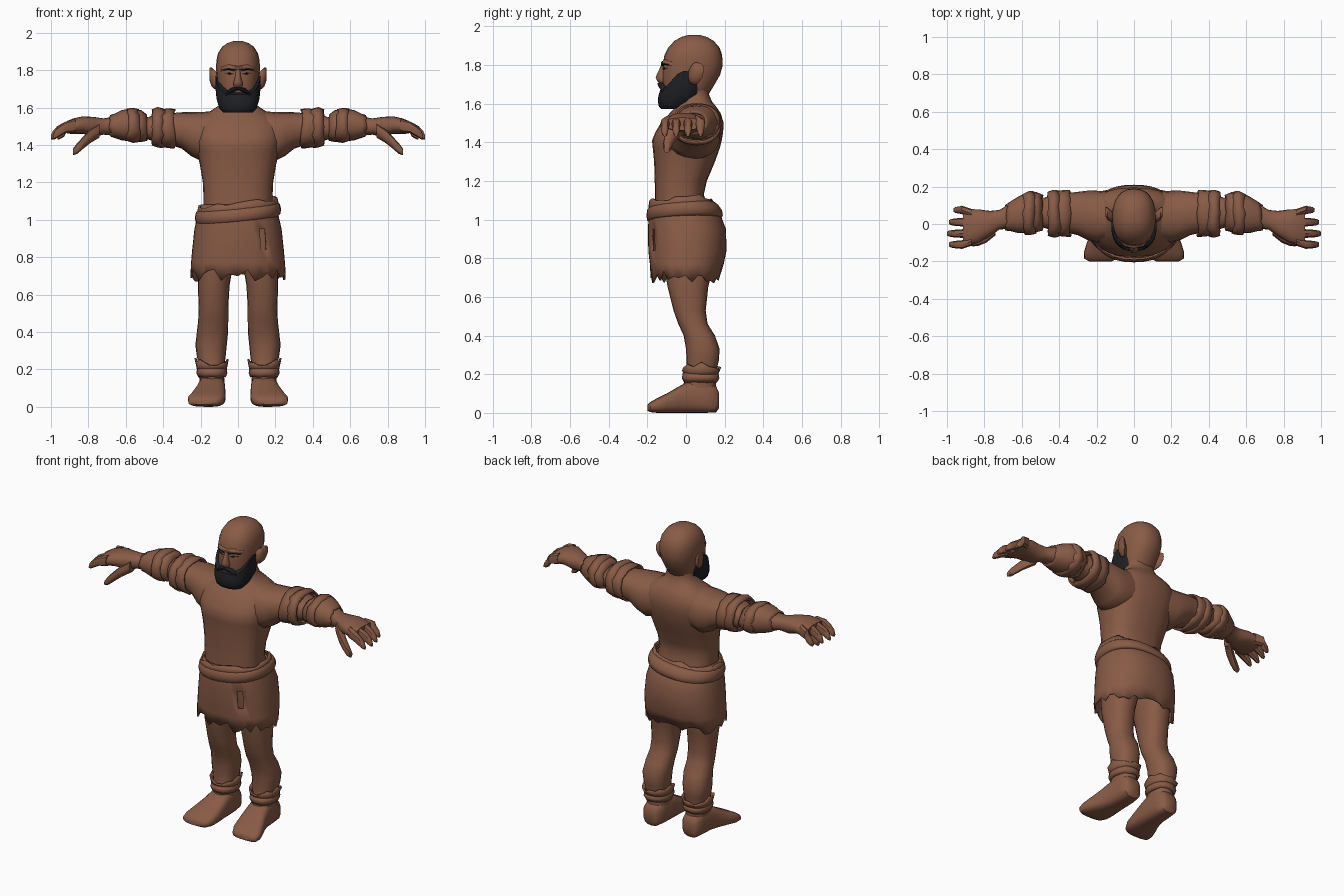
import bpy, bmesh, math, random

random.seed(4)


def material(name, rgb):
    m = bpy.data.materials.new(name)
    m.diffuse_color = (*rgb, 1)
    return m


SKIN = material("brown skin and cloth", (0.25, 0.105, 0.062))
DARK = material("black hair", (0.013, 0.014, 0.017))


def power(c, p):
    return math.copysign(abs(c) ** (2 / p), c)


def loft(name, axis, rings, n=20, p=2.3, mat=SKIN, mirror=False, cloth=False,
         jag=(0, 0), warp=None, hole=None):
    """Loft through rings (t, a0, a1, b0, b1): extents of each section along the axis.
    Cloth lofts are open tubes with thickness; jag tears the first / last edge."""
    bm = bmesh.new()
    loops = []
    for k, (t, a0, a1, b0, b1) in enumerate(rings):
        tear = jag[0] if k == 0 else jag[1] if k == len(rings) - 1 else 0
        loop = []
        for i in range(n):
            ang = 2 * math.pi * i / n
            a = (a0 + a1) / 2 + (a1 - a0) / 2 * power(math.sin(ang), p)
            b = (b0 + b1) / 2 - (b1 - b0) / 2 * power(math.cos(ang), p)
            s = t + tear * random.uniform(-1, 1)
            co = {"x": (s, a, b), "y": (a, s, b), "z": (a, b, s)}[axis]
            loop.append(bm.verts.new(warp(*co) if warp else co))
        loops.append(loop)
    for lo, hi in zip(loops, loops[1:]):
        for i in range(n):
            j = (i + 1) % n
            bm.faces.new((lo[i], lo[j], hi[j], hi[i]))
    if not cloth:
        bm.faces.new(loops[0])
        bm.faces.new(loops[-1])
    if hole:
        gone = [f for f in bm.faces if hole(f.calc_center_median())]
        bmesh.ops.delete(bm, geom=gone, context="FACES")
    bmesh.ops.recalc_face_normals(bm, faces=bm.faces)
    me = bpy.data.meshes.new(name)
    bm.to_mesh(me)
    bm.free()
    me.materials.append(mat)
    ob = bpy.data.objects.new(name, me)
    bpy.context.collection.objects.link(ob)
    bpy.ops.object.select_all(action="DESELECT")
    ob.select_set(True)
    bpy.context.view_layer.objects.active = ob
    bpy.ops.object.shade_smooth_by_angle(angle=math.radians(45))
    if cloth:
        m = ob.modifiers.new("thickness", "SOLIDIFY")
        m.thickness, m.offset = 0.01, 0
    if mirror:
        ob.modifiers.new("mirror", "MIRROR")
    return ob


def sym(rows):
    """Rows (z, half width, y0, y1) centred on x = 0."""
    return [(z, -w, w, y0, y1) for z, w, y0, y1 in rows]


# Torso and neck
loft("torso", "z", sym([
    (0.95, .19, -.16, .16), (1.05, .185, -.165, .12), (1.13, .185, -.16, .092),
    (1.2, .188, -.162, .108), (1.3, .205, -.165, .15), (1.37, .22, -.172, .175),
    (1.41, .23, -.176, .185), (1.45, .235, -.16, .192), (1.5, .235, -.13, .195),
    (1.55, .2, -.085, .18), (1.58, .15, -.055, .16), (1.61, .105, -.04, .135),
    (1.65, .09, -.04, .118), (1.72, .09, -.04, .13)]), n=24, p=2.5)

# Head with nose, brow ridge and ears
loft("head", "z", sym([
    (1.6, .07, -.09, .08), (1.65, .095, -.112, .118), (1.7, .105, -.122, .148),
    (1.75, .112, -.122, .177), (1.8, .117, -.12, .19), (1.85, .116, -.112, .187),
    (1.89, .107, -.092, .174), (1.925, .085, -.06, .143), (1.945, .056, -.025, .11),
    (1.955, .025, .01, .075)]), n=24)
loft("nose", "z", sym([
    (1.708, .018, -.138, -.09), (1.72, .027, -.15, -.09), (1.738, .024, -.157, -.09),
    (1.77, .014, -.142, -.09), (1.81, .012, -.124, -.09)]), n=10)
loft("brow_ridge", "x", [
    (-.09, -.08, -.04, 1.79, 1.82), (-.05, -.122, -.05, 1.797, 1.832),
    (0, -.132, -.05, 1.795, 1.825), (.05, -.122, -.05, 1.797, 1.832),
    (.09, -.08, -.04, 1.79, 1.82)], n=10)
loft("ear", "x", [
    (.1, .01, .055, 1.705, 1.775), (.125, .012, .075, 1.698, 1.8),
    (.142, .022, .09, 1.715, 1.815), (.152, .04, .092, 1.745, 1.812)], n=12, mirror=True)

# Eyes and eyebrows
loft("eye", "x", [
    (.022, -.121, -.1, 1.778, 1.783), (.045, -.115, -.09, 1.774, 1.789),
    (.07, -.098, -.08, 1.78, 1.785)], n=8, mat=DARK, mirror=True)
loft("eyebrow", "x", [
    (.018, -.131, -.1, 1.794, 1.803), (.05, -.124, -.09, 1.801, 1.812),
    (.082, -.093, -.07, 1.797, 1.803)], n=8, mat=DARK, mirror=True)


# Beard: top edge high at the sideburns, low under the mouth
def beard_line(x, y, z):
    f = min(max((-.03 - y) / .09, 0), 1)
    return x, y, 1.57 + (z - 1.57) * (1 - .5 * f)


loft("beard", "z", sym([
    (1.575, .08, -.128, -.01), (1.6, .1, -.14, .04), (1.65, .115, -.146, .09),
    (1.71, .121, -.143, .11), (1.77, .121, -.134, .11)]), n=28, mat=DARK, warp=beard_line)
loft("moustache", "x", [
    (-.068, -.125, -.06, 1.655, 1.675), (-.04, -.142, -.08, 1.676, 1.705),
    (0, -.148, -.09, 1.694, 1.712), (.04, -.142, -.08, 1.676, 1.705),
    (.068, -.125, -.06, 1.655, 1.675)], n=10, mat=DARK)

# Arms and palms
loft("arm", "x", [
    (.1, -.08, .17, 1.34, 1.585), (.2, -.1, .178, 1.315, 1.575),
    (.25, -.085, .178, 1.34, 1.575), (.3, -.06, .172, 1.38, 1.575),
    (.36, -.045, .165, 1.4, 1.57), (.44, -.035, .155, 1.415, 1.565),
    (.48, -.02, .14, 1.43, 1.548), (.53, -.02, .145, 1.43, 1.565),
    (.6, -.03, .14, 1.44, 1.57), (.67, -.025, .105, 1.452, 1.55),
    (.72, -.03, .075, 1.455, 1.542), (.77, -.065, .07, 1.442, 1.55),
    (.83, -.1, .078, 1.46, 1.553), (.88, -.115, .08, 1.458, 1.542),
    (.915, -.112, .078, 1.462, 1.528)], mirror=True)

# Fingers curl down at the tips
for i, (y, tip) in enumerate([(-.092, .99), (-.045, 1.0), (.004, .99), (.056, .965)]):
    e = (y + .02) * .25
    loft(f"finger_{i + 1}", "x", [
        (.87, y - .025, y + .025, 1.468, 1.54),
        (.92, y - .023 + e, y + .023 + e, 1.464, 1.525),
        (tip - .035, y - .02 + e, y + .02 + e, 1.444, 1.502),
        (tip - .01, y - .016 + e, y + .016 + e, 1.43, 1.475),
        (tip, y - .009 + e, y + .009 + e, 1.43, 1.452)], n=8, mirror=True)
loft("thumb", "x", [
    (.74, -.06, .01, 1.44, 1.52), (.79, -.1, -.035, 1.41, 1.485),
    (.83, -.116, -.06, 1.378, 1.442), (.86, -.12, -.075, 1.352, 1.41),
    (.882, -.115, -.085, 1.345, 1.38)], n=8, mirror=True)

# Torn arm wraps
loft("upper_arm_band", "x", [
    (.335, -.065, .178, 1.385, 1.588), (.38, -.062, .176, 1.39, 1.59),
    (.42, -.055, .17, 1.4, 1.583), (.455, -.05, .165, 1.408, 1.58)],
    cloth=True, jag=(.012, .01), mirror=True)
loft("upper_arm_fold", "x", [
    (.4, -.065, .175, 1.388, 1.59), (.43, -.068, .178, 1.392, 1.598),
    (.458, -.058, .17, 1.402, 1.585)], cloth=True, jag=(.012, .004), mirror=True)
loft("forearm_wrap", "x", [
    (.49, -.03, .15, 1.428, 1.562), (.52, -.038, .165, 1.42, 1.582),
    (.57, -.045, .165, 1.422, 1.588), (.62, -.043, .14, 1.43, 1.582),
    (.66, -.033, .115, 1.443, 1.562), (.68, -.03, .1, 1.45, 1.555)],
    cloth=True, jag=(.006, .01), mirror=True)
loft("forearm_fold", "x", [
    (.53, -.048, .17, 1.42, 1.586), (.56, -.055, .172, 1.416, 1.594),
    (.59, -.052, .158, 1.424, 1.59)], cloth=True, jag=(.01, .01), mirror=True)

# Legs and bare feet
loft("leg", "z", [
    (1.0, .01, .19, -.12, .15), (.8, .02, .215, -.12, .15), (.65, .045, .215, -.095, .115),
    (.53, .052, .21, -.065, .102), (.46, .052, .213, -.04, .112),
    (.4, .053, .22, -.012, .15), (.33, .06, .228, .0, .174), (.27, .066, .22, .003, .17),
    (.2, .075, .205, .0, .152), (.14, .073, .205, -.015, .155), (.08, .075, .2, -.03, .16)],
    mirror=True)
loft("foot", "y", [
    (.172, .105, .175, .025, .1), (.155, .083, .197, .003, .14), (.1, .072, .205, 0, .17),
    (.02, .068, .212, 0, .168), (-.04, .066, .228, 0, .135), (-.1, .066, .252, 0, .1),
    (-.15, .072, .268, 0, .076), (-.185, .09, .266, .004, .056), (-.2, .12, .24, .012, .04)],
    p=3, mirror=True)

# Torn ankle cuffs
loft("ankle_cuff", "z", [
    (.195, .066, .214, -.008, .162), (.215, .062, .218, -.012, .168),
    (.24, .055, .228, -.018, .178)], n=16, cloth=True, jag=(0, .022), mirror=True)
loft("ankle_wrap", "z", [
    (.16, .071, .208, -.008, .158), (.18, .062, .218, -.016, .168),
    (.205, .066, .214, -.012, .163)], n=16, cloth=True, jag=(.004, 0), mirror=True)

# Ragged skirt with a small tear at the front
loft("skirt", "z", sym([
    (1.08, .195, -.175, .13), (1.02, .212, -.188, .175), (.95, .228, -.192, .202),
    (.84, .24, -.19, .205), (.77, .246, -.182, .19), (.705, .25, -.178, .172)]),
    n=40, cloth=True, jag=(0, .035),
    hole=lambda c: c.y < 0 and .118 < c.x < .15 and .84 < c.z < .95)


# Rolled waistband, tilted up to one side, with a torn upper edge
def tilt(x, y, z):
    return x, y, z + .1 * x + .06 * y


loft("waistband", "z", sym([
    (1.0, .21, -.185, .178), (1.012, .222, -.197, .186), (1.035, .226, -.2, .182),
    (1.06, .22, -.196, .165), (1.075, .205, -.18, .145)]), n=32, cloth=True, warp=tilt)
loft("waistband_torn_edge", "z", sym([
    (1.05, .212, -.188, .16), (1.075, .212, -.19, .145), (1.095, .207, -.186, .13)]),
    n=26, cloth=True, jag=(0, .014), warp=tilt)
